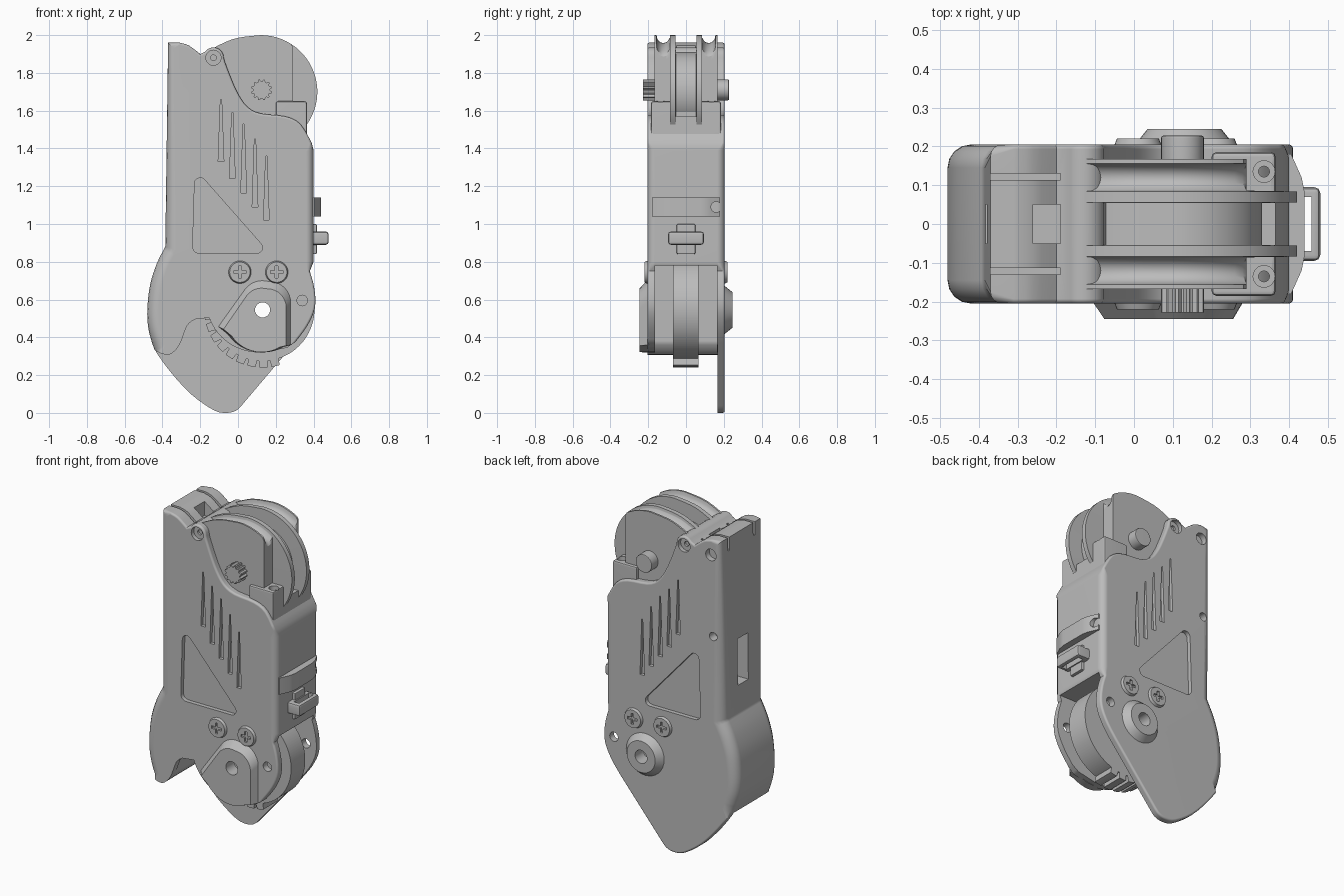
import bpy, bmesh, math

cube = bpy.data.objects.get("Cube")
if cube:
    bpy.data.objects.remove(cube, do_unlink=True)

grey = bpy.data.materials.new("plain_grey")
grey.use_nodes = True
tone = (0.5, 0.5, 0.5, 1)
grey.diffuse_color = tone
grey.node_tree.nodes["Principled BSDF"].inputs["Base Color"].default_value = tone


# ---------- helpers ----------
def arc(cx, cz, r, a0=0, a1=360, n=32):
    full = abs(a1 - a0) == 360
    angles = [math.radians(a0 + (a1 - a0) * i / (n if full else n - 1)) for i in range(n)]
    return [(cx + r * math.cos(a), cz + r * math.sin(a)) for a in angles]


def spline(pts, n=5):
    p = [pts[0]] + pts + [pts[-1]]
    out = []
    for i in range(1, len(p) - 2):
        for k in range(n):
            t = k / n
            out.append(tuple(0.5 * (2 * b + (c - a) * t + (2 * a - 5 * b + 4 * c - d) * t * t
                                    + (3 * b - a - 3 * c + d) * t ** 3)
                             for a, b, c, d in zip(p[i - 1], p[i], p[i + 1], p[i + 2])))
    return out + [pts[-1]]


def loft(name, rings):
    bm = bmesh.new()
    rows = [[bm.verts.new(co) for co in ring] for ring in rings]
    for a, b in zip(rows, rows[1:]):
        for i in range(len(a)):
            j = (i + 1) % len(a)
            bm.faces.new((a[i], a[j], b[j], b[i]))
    bm.faces.new(rows[0])
    bm.faces.new(rows[-1])
    bmesh.ops.remove_doubles(bm, verts=bm.verts, dist=0.0005)
    bmesh.ops.recalc_face_normals(bm, faces=bm.faces)
    mesh = bpy.data.meshes.new(name)
    bm.to_mesh(mesh)
    bm.free()
    mesh.materials.append(grey)
    ob = bpy.data.objects.new(name, mesh)
    bpy.context.scene.collection.objects.link(ob)
    return ob


def place(pts, d, axis):
    order = {"x": lambda u, v: (d, u, v), "y": lambda u, v: (u, d, v), "z": lambda u, v: (u, v, d)}
    return [order[axis](u, v) for u, v in pts]


def prism(name, pts, lo, hi, axis="y", end=None):
    return loft(name, [place(pts, lo, axis), place(end or pts, hi, axis)])


def box(name, x, y, z):
    return prism(name, [(x[0], y[0]), (x[1], y[0]), (x[1], y[1]), (x[0], y[1])], *z, axis="z")


def rounded_slab(name, pts, half, width):
    """Clockwise profile extruded along y, its rim rounded by width(x, z)."""
    inward = []
    for i, (x, z) in enumerate(pts):
        (ax, az), (bx, bz) = pts[i - 1], pts[(i + 1) % len(pts)]
        d1, d2 = math.hypot(x - ax, z - az), math.hypot(bx - x, bz - z)
        n1 = ((z - az) / d1, (ax - x) / d1)
        n2 = ((bz - z) / d2, (x - bx) / d2)
        scale = 1 + n1[0] * n2[0] + n1[1] * n2[1]
        inward.append(((n1[0] + n2[0]) / scale, (n1[1] + n2[1]) / scale))

    def ring(a, s):
        out = []
        for (x, z), (nx, nz) in zip(pts, inward):
            w = width(x, z)
            k = w * (1 - math.cos(a))
            out.append((x + nx * k, s * (half - w * (1 - math.sin(a))), z + nz * k))
        return out
    turns = [math.pi / 2 * k / 4 for k in range(5)]
    return loft(name, [ring(a, -1) for a in reversed(turns)] + [ring(a, 1) for a in turns])


def bake(ob):
    dg = bpy.context.evaluated_depsgraph_get()
    mesh = bpy.data.meshes.new_from_object(ob.evaluated_get(dg))
    ob.modifiers.clear()
    ob.data = mesh


def cut(ob, cutters):
    for c in cutters:
        c.hide_render = True
        m = ob.modifiers.new("cut", "BOOLEAN")
        m.operation, m.solver, m.object = "DIFFERENCE", "EXACT", c
        m.use_self = True
    bake(ob)
    for c in cutters:
        bpy.data.objects.remove(c, do_unlink=True)


def soften(ob, width):
    m = ob.modifiers.new("soft", "BEVEL")
    m.width, m.segments, m.limit_method = width, 2, "ANGLE"
    m.angle_limit = math.radians(40)
    bake(ob)


def pin(cx, cz, r, lo=-0.4, hi=0.4, axis="y"):
    return prism("cutter", arc(cx, cz, r, n=24), lo, hi, axis)


# ---------- main body ----------
outline = ([(-.37, 1.96)] + spline([(-.31, 1.96), (-.26, 1.945), (-.2, 1.9)], 3)
           + arc(-.13, 1.88, .055, 145, 0, 9)
           + spline([(-.07, 1.86), (-.04, 1.78), (0, 1.69), (.05, 1.62), (.12, 1.585),
                     (.25, 1.57), (.33, 1.53), (.39, 1.43)], 3)
           + [(.4, 1.39), (.4, .8)]
           + spline([(.38, .75), (.4, .68), (.41, .6), (.4, .53), (.36, .45), (.3, .37)], 3)
           + spline([(.02, .04), (-.01, .012), (-.06, 0), (-.13, .015), (-.25, .1),
                     (-.36, .22), (-.44, .33)], 3)
           + spline([(-.455, .37), (-.475, .45), (-.48, .55), (-.465, .68), (-.43, .79),
                     (-.385, .88)], 4))


def rim_width(x, z):
    if x < -.38 and z > .32:
        return .06
    if x < -.36 and z > 1:
        return .03
    return .04 if x > .395 and z > .79 else .012


body = rounded_slab("body_shell", outline, .205, rim_width)

# lower opening, front plate edge, column slots
front_edge = ([(-.6, .33), (-.44, .33)]
              + spline([(-.41, .315), (-.36, .31), (-.31, .36), (-.27, .46), (-.23, .495)], 4)
              + arc(.11, .6, .28, 200, 285, 14)
              + spline([(.26, .345), (.33, .4), (.39, .5), (.415, .57)], 4)
              + [(.6, .57), (.6, -.2), (-.6, -.2)])
cutters = [box("cutter", (-.3, .6), (-.165, .165), (-.1, .78)),
           prism("cutter", front_edge, -.4, .166),
           box("cutter", (-.45, -.3), (-.05, .05), (1.04, 1.32)),
           box("cutter", (-.26, -.19), (-.05, .05), (1.86, 2.1)),
           pin(.13, .545, .04), pin(.34, .595, .028), pin(-.13, 1.88, .015),
           pin(-.325, 1.38, .025, .15, .3), pin(-.31, 1.87, .035, .17, .3)]
for s in (-1, 1):
    cutters.append(box("cutter", (-.5, -.19), (s * .122 - .008, s * .122 + .008), (1.88, 2.1)))
    cutters.append(pin(-.13, 1.88, .04, s * .18, s * .3))
    # rounded triangular pocket
    tri = (arc(-.2, 1.215, .03, 180, 40, 6) + arc(.1, .875, .03, 40, -90, 6)
           + arc(-.205, .88, .035, 270, 180, 6))
    cutters.append(prism("cutter", tri, s * .18, s * .3))
    # tapered grip slits
    for i, (low, high) in enumerate([(1.33, 1.66), (1.24, 1.59), (1.165, 1.53), (1.09, 1.45), (1.02, 1.36)]):
        x = -.09 + .06 * i
        slit = [(x - .015, low), (x + .015, low), (x + .003, high), (x - .003, high)]
        cutters.append(prism("cutter", slit, s * .185, s * .3))
cut(body, cutters)


# ---------- grooved head ----------
def head_ring(y, r, limit):
    top = [(min(x, limit), z) for x, z in arc(.12, 1.7, r, -35, 90, 24)]
    left = spline([(.12, 1.7 + r), (-.03, 1.678 + r), (-.19, 1.6 + r)], 5)[1:]
    return place(top + left + [(-.19, 1.45), (.2, 1.45)], y, "y")


steps = [(.054, .21, .6), (.056, .3, .6), (.084, .3, .6), (.086, .285, .29)]
steps += [(.12 - .035 * math.cos(t), .298 - .04 * math.sin(t), .29)
          for t in (math.pi * k / 8 for k in range(1, 8))]
steps += [(.156, .3, .29), (.167, .3, .29)]
loft("pulley_head", [head_ring(-y, r, m) for y, r, m in reversed(steps)]
     + [head_ring(y, r, m) for y, r, m in steps])
box("channel_stop", (-.19, -.1), (-.06, .06), (1.5, 1.9))
ledge = box("head_ledge", (.2, .365), (-.185, .185), (1.42, 1.65))
soften(ledge, .012)
cut(ledge, [box("cutter", (.3, .5), (-.07, .07), (1.57, 1.7))]
    + [pin(.335, s * .135, .028, 1.625, 1.8, "z") for s in (-1, 1)]
    + [pin(.335, s * .135, .014, 1.5, 1.8, "z") for s in (-1, 1)])

# splined knob in front, plain knob behind
teeth = [p for i in range(24) for p in arc(.125, 1.71, .056 if i % 2 else .045, i * 15 - 4, i * 15 + 4, 2)]
prism("splined_knob", teeth, -.228, -.15)
soften(prism("rear_knob", arc(.125, 1.71, .055), .15, .228), .006)

# ---------- wheel with toothed sector ----------
rim = []
for a in range(0, 360, 3):
    toothed = 185 < a < 290
    r = (.275 if a % 12 == 0 else .31) if toothed else .275
    rim += arc(.13, .55, r, a, a + 2, 2)
wheel = prism("toothed_wheel", rim, -.07, .065)
cut(wheel, [pin(.13, .545, .04)])

# ---------- pivot bosses ----------
house = ([(-.11, .46)] + arc(.13, .59, .12, 140, 90, 6) + arc(.17, .59, .115, 80, 0, 8)
         + [(.285, .36)] + arc(.13, .55, .23, 300, 215, 12))
small = [(.1 + (x - .1) * .84, .33 + (z - .33) * .87) for x, z in house]
front_boss = prism("front_boss", house, -.195, -.245, end=small)
rear_boss = prism("rear_boss", arc(.13, .545, .135), .195, .245, end=arc(.13, .545, .095))
for boss in (front_boss, rear_boss):
    cut(boss, [pin(.13, .545, .04)])

# ---------- cross screws ----------
for s, side in ((-1, "front"), (1, "rear")):
    for x in (.01, .205):
        screw = prism(side + "_screw", arc(x, .745, .064), s * .195, s * .22, end=arc(x, .745, .054))
        y = sorted((s * .208, s * .3))
        cut(screw, [box("cutter", (x - .032, x + .032), y, (.737, .753)),
                    box("cutter", (x - .008, x + .008), y, (.713, .777))])

# ---------- side band and belt loop ----------
half = [(.38, .18), (.405, .18), (.432, .12), (.44, .08)]
band = prism("side_band", half + [(x, -y) for x, y in reversed(half)], 1.04, 1.14, "z")
cut(band, [pin(.16, 1.09, .028, .385, .5, "x")])
loop = box("belt_loop", (.38, .48), (-.095, .095), (.89, .96))
soften(loop, .015)
cut(loop, [box("cutter", (.425, .458), (-.07, .07), (.8, 1.1))])
soften(box("loop_mount", (.38, .418), (-.05, .05), (.84, 1.0)), .008)

# ---------- shading ----------
for ob in bpy.context.scene.collection.objects:
    if ob.type == "MESH":
        ob.data.shade_smooth()
        ob.data.set_sharp_from_angle(angle=math.radians(30))
        wn = ob.modifiers.new("even_normals", "WEIGHTED_NORMAL")
        wn.keep_sharp = True
